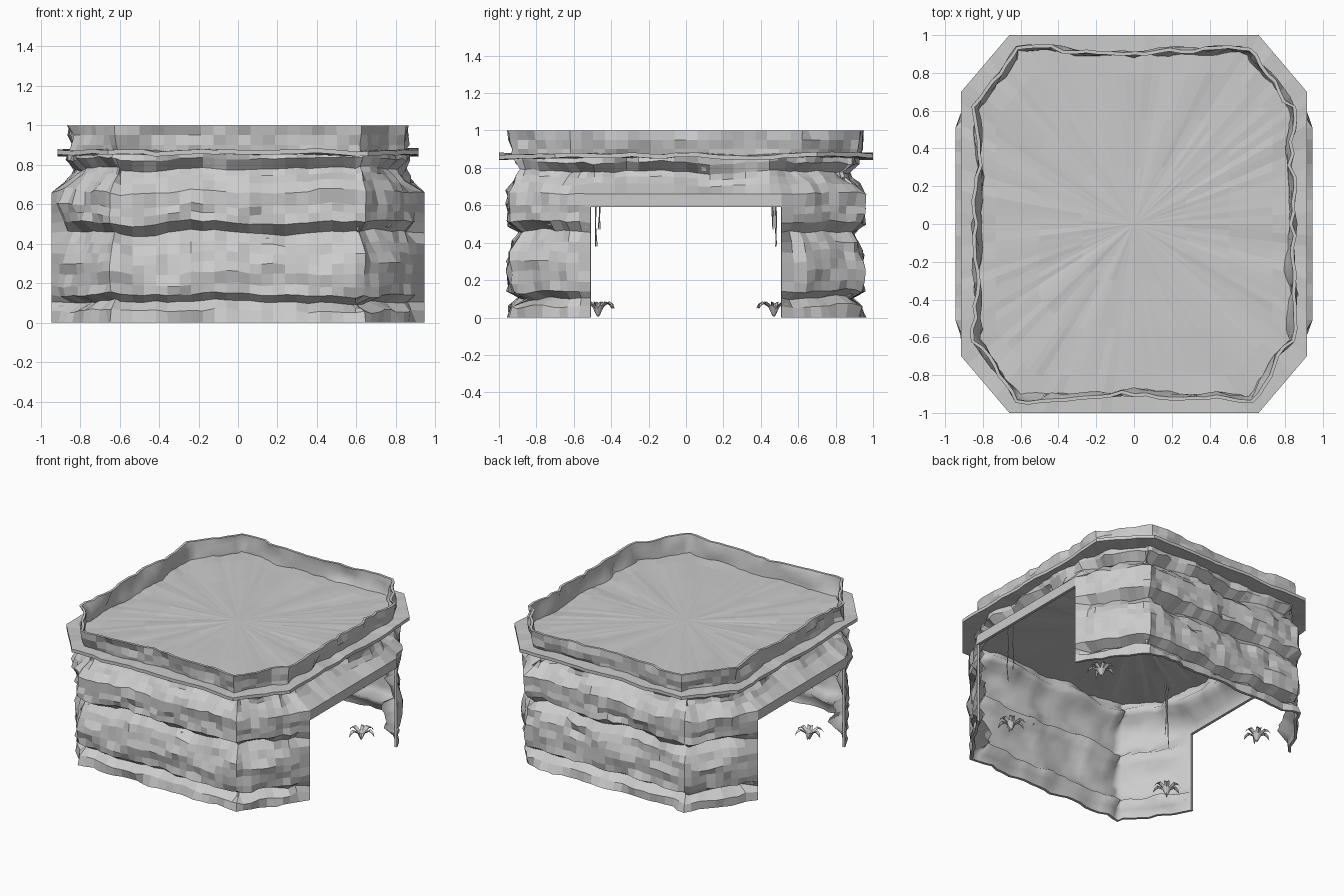
import bpy, bmesh, math, random
from mathutils import Vector, noise

if "Cube" in bpy.data.objects:
    bpy.data.objects.remove(bpy.data.objects["Cube"])

random.seed(4)


def finish(bm, name):
    me = bpy.data.meshes.new(name)
    bm.to_mesh(me)
    bm.free()
    ob = bpy.data.objects.new(name, me)
    bpy.context.collection.objects.link(ob)
    return ob


def outline(quarter, step):
    """Mirror a quarter outline to a closed loop and resample it; returns (point, outward normal)."""
    q = [Vector(p) for p in quarter]
    pts = q + [Vector((-p.x, p.y)) for p in reversed(q)]
    pts += [Vector((-p.x, -p.y)) for p in q] + [Vector((p.x, -p.y)) for p in reversed(q)]
    loop = []
    for a, b in zip(pts, pts[1:] + pts[:1]):
        if (b - a).length > 1e-5:
            n = max(1, round((b - a).length / step))
            loop += [a.lerp(b, i / n) for i in range(n)]
    out = []
    for i, p in enumerate(loop):
        t = (loop[(i + 1) % len(loop)] - p).normalized() + (p - loop[i - 1]).normalized()
        t.normalize()
        out.append((p, Vector((t.y, -t.x))))
    return out


def interp(table, z):
    for (z0, v0), (z1, v1) in zip(table, table[1:]):
        if z <= z1:
            return v0 + (v1 - v0) * (z - z0) / (z1 - z0)
    return table[-1][1]


def ring_shell(name, loop, rows, point, skip, thickness):
    """Closed ring of quads with an inner skin: faceted outside, smooth inside."""
    bm = bmesh.new()
    m = len(loop)
    outer = [[bm.verts.new(point(p, n, z)) for p, n in loop] for z in rows]
    inner = [[bm.verts.new(v.co - loop[i][1].to_3d() * thickness) for i, v in enumerate(row)] for row in outer]
    partner = {a: b for ra, rb in zip(outer, inner) for a, b in zip(ra, rb)}
    quads = []
    for r in range(len(rows) - 1):
        for i in range(m):
            j = (i + 1) % m
            mid = (loop[i][0] + loop[j][0]) / 2
            if not skip(mid, (rows[r] + rows[r + 1]) / 2):
                quads.append((outer[r][i], outer[r][j], outer[r + 1][j], outer[r + 1][i]))
    for q in quads:
        bm.faces.new(q)
    rim = [(l.vert, l.link_loop_next.vert) for e in bm.edges if len(e.link_faces) == 1 for l in e.link_loops]
    for q in quads:
        bm.faces.new([partner[v] for v in reversed(q)]).smooth = True
    for a, b in rim:
        bm.faces.new((b, a, partner[a], partner[b]))
    for v in [v for v in bm.verts if not v.link_faces]:
        bm.verts.remove(v)
    return finish(bm, name)


# layered rock walls with a doorway through both x sides
STRATA = [(0, .01), (.06, .02), (.105, .08), (.14, .01), (.30, .005), (.40, .04), (.455, .09),
          (.505, .01), (.66, .005), (.71, .045), (.745, .085), (.775, .11), (.825, .06), (.87, .06)]
WALL_ROWS = [0, .06, .105, .14, .19, .25, .30, .35, .40, .455, .505, .55, .59, .66, .71, .745, .775, .825, .865]
DOOR_Y, DOOR_Z = .51, .59


def wall_point(p, n, z):
    fade = 1.0
    if z < .67 and abs(p.x) > .8:
        fade = min(1, max(0, (abs(p.y) - DOOR_Y) / .08))
    k = Vector((p.x * 3, p.y * 3, z * 2))
    zz = z
    if 0 < z < .86:
        zz += fade * (.022 * noise.noise(k + Vector((9, 0, 0))) + .015 * noise.noise(k * 4))
    d = interp(STRATA, z) * (1 + .7 * noise.noise(k * 1.3))
    if z > .67 and abs(p.x) > .88:
        d += .035
    d += .03 * noise.noise(Vector((p.x * 7, p.y * 7, z * 11))) + .025 * noise.noise(Vector((p.x * 15, p.y * 15, z * 25))) + .012
    q = p - n * d * fade
    return Vector((max(-.945, min(.945, q.x)), q.y, zz))


ring_shell("rock_walls",
           outline([(.945, 0), (.945, DOOR_Y), (.90, .65), (.655, .96), (0, .96)], .06),
           WALL_ROWS, wall_point,
           lambda m, z: abs(m.x) > .8 and abs(m.y) < DOOR_Y and z < DOOR_Z, .02)


# low rim around the roof
def rim_point(p, n, z):
    k = Vector((p.x * 5, p.y * 5, z * 8))
    d = .035 * noise.noise(k) + .025 * noise.noise(k * 2.7)
    q = p - n * (d + (1 - z) * .12)
    return Vector((q.x, q.y, z))


ring_shell("roof_rim",
           outline([(.845, 0), (.85, .62), (.625, .945), (0, .92)], .06),
           [.865, .90, .95, 1.0], rim_point, lambda m, z: False, .018)

# roof slab: overhanging octagon with a gently uneven top
bm = bmesh.new()
edge = outline([(.915, 0), (.915, .70), (.66, 1.0), (0, 1.0)], .06)
layers = []
for z0, dz in ((.853, 0), (.876, .004)):
    rings = []
    for s in (1, .8, .55, .3):
        ring = []
        for p, n in edge:
            k = Vector((p.x * 4, p.y * 4, s * 2))
            wave = s * (.018 * noise.noise(k) + .008 * noise.noise(k * 5))
            ring.append(bm.verts.new((p.x * s, p.y * s, z0 + wave)))
        rings.append(ring)
    layers.append((rings, bm.verts.new((0, 0, z0 + dz))))
m = len(edge)
for rings, centre in layers:
    for i in range(m):
        j = (i + 1) % m
        for a, b in zip(rings, rings[1:]):
            bm.faces.new((a[i], a[j], b[j], b[i]))
        bm.faces.new((rings[-1][i], rings[-1][j], centre))
low, high = layers[0][0][0], layers[1][0][0]
for i in range(m):
    j = (i + 1) % m
    bm.faces.new((low[i], low[j], high[j], high[i]))
bmesh.ops.recalc_face_normals(bm, faces=bm.faces[:])
finish(bm, "roof_slab")


# small drooping plants on the ground inside each corner
def plant(name, x, y):
    bm = bmesh.new()
    count = 6
    for k in range(count):
        a = math.tau * k / count + random.uniform(-.2, .2)
        out, side = Vector((math.cos(a), math.sin(a), 0)), Vector((-math.sin(a), math.cos(a), 0))
        prev = None
        for r, z, w in ((.005, .01, .007), (.03, .065, .017), (.06, .085, .018), (.085, .072, .012), (.10, .045, .001)):
            c = Vector((x, y, z)) + out * r
            cur = [bm.verts.new(c - side * w), bm.verts.new(c - Vector((0, 0, w * .6))), bm.verts.new(c + side * w)]
            if prev:
                for i in (0, 1):
                    bm.faces.new((prev[i], prev[i + 1], cur[i + 1], cur[i]))
            prev = cur
    finish(bm, name)


# thin vines hanging from the ceiling
def vine(name, x, y, bottom):
    cu = bpy.data.curves.new(name, 'CURVE')
    cu.dimensions = '3D'
    cu.bevel_depth = .005
    cu.bevel_resolution = 0
    sp = cu.splines.new('POLY')
    sp.points.add(4)
    for i, pt in enumerate(sp.points):
        t = i / 4
        pt.co = (x + random.uniform(-.006, .006), y + random.uniform(-.006, .006), .85 + (bottom - .85) * t, 1)
        pt.radius = 1.1 - .6 * t
    bpy.context.collection.objects.link(bpy.data.objects.new(name, cu))


for sx in (-1, 1):
    for sy in (-1, 1):
        tag = ("left" if sx < 0 else "right") + ("_front" if sy < 0 else "_back")
        plant("plant_" + tag, sx * .68, sy * .47)
        vine("long_vine_" + tag, sx * .70, sy * .48, .38)
        vine("short_vine_" + tag, sx * .67, sy * .465, .47)
